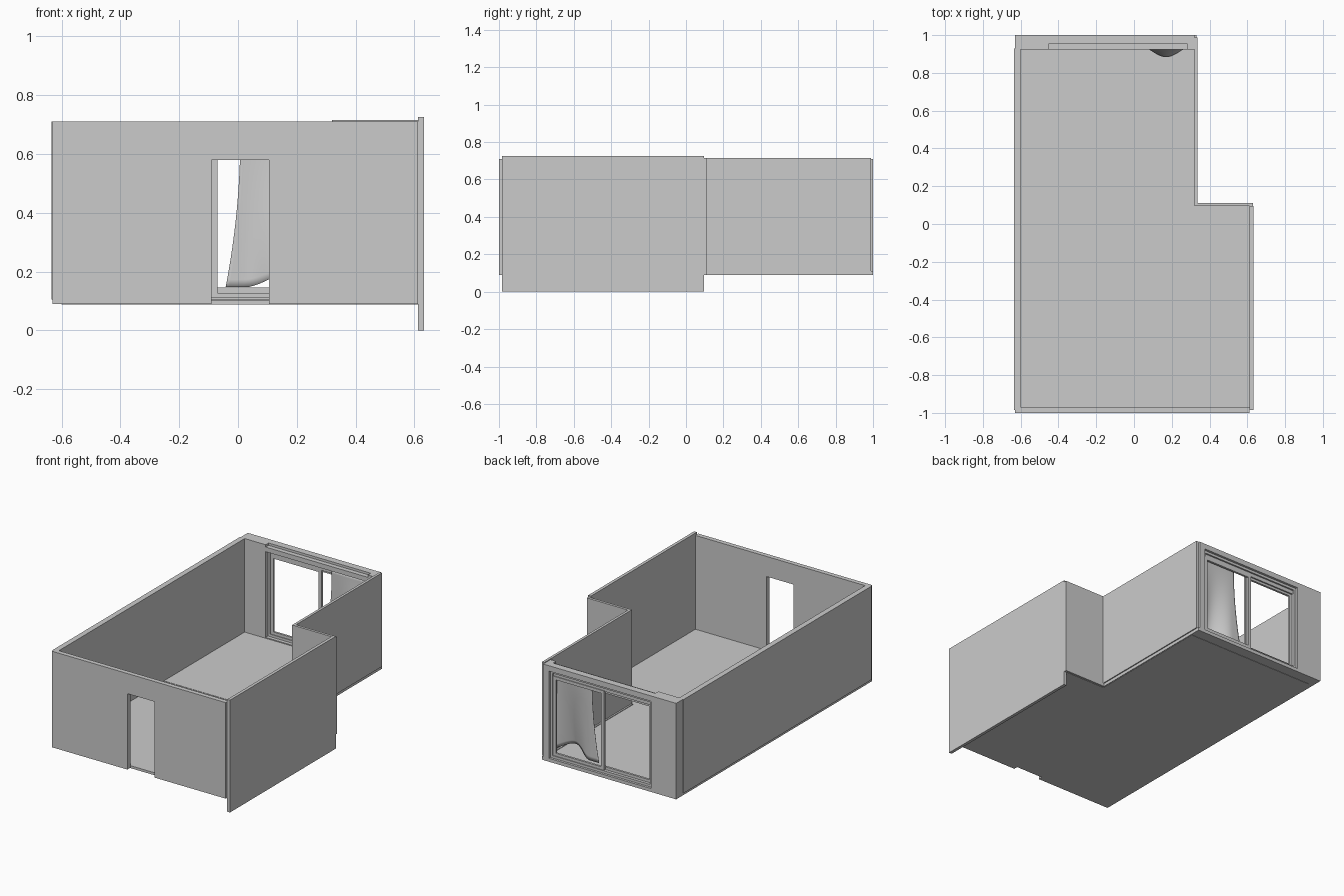
import bpy, bmesh, math

if "Cube" in bpy.data.objects:
    bpy.data.objects.remove(bpy.data.objects["Cube"])


def box(name, x0, x1, y0, y1, z0, z1):
    bm = bmesh.new()
    bmesh.ops.create_cube(bm, size=1)
    for v in bm.verts:
        v.co = ((x0 + x1) / 2 + v.co.x * (x1 - x0),
                (y0 + y1) / 2 + v.co.y * (y1 - y0),
                (z0 + z1) / 2 + v.co.z * (z1 - z0))
    return finish(name, bm)


def finish(name, bm):
    me = bpy.data.meshes.new(name)
    bm.to_mesh(me)
    bm.free()
    ob = bpy.data.objects.new(name, me)
    bpy.context.collection.objects.link(ob)
    return ob


def prism(name, outline, y0, y1):
    """Extrude an x/z outline along y."""
    bm = bmesh.new()
    face = bm.faces.new([bm.verts.new((x, y0, z)) for x, z in outline])
    ext = bmesh.ops.extrude_face_region(bm, geom=[face])
    for v in ext["geom"]:
        if isinstance(v, bmesh.types.BMVert):
            v.co.y = y1
    bmesh.ops.recalc_face_normals(bm, faces=bm.faces)
    return finish(name, bm)


def frame(name, x0, x1, y0, y1, z0, z1, w):
    """Four bars round a rectangular opening."""
    box(name + "_left", x0, x0 + w, y0, y1, z0, z1)
    box(name + "_right", x1 - w, x1, y0, y1, z0, z1)
    box(name + "_bottom", x0 + w, x1 - w, y0, y1, z0, z0 + w)
    box(name + "_top", x0 + w, x1 - w, y0, y1, z1 - w, z1)


# Floors
box("front_floor", -0.60, 0.612, -0.97, 0.10, 0.088, 0.104)
box("back_floor", -0.60, 0.325, 0.10, 0.93, 0.088, 0.106)

# Front wall with doorway
prism("front_wall", [(-0.63, 0.09), (-0.09, 0.09), (-0.09, 0.58), (0.105, 0.58),
                     (0.105, 0.09), (0.612, 0.09), (0.612, 0.71), (-0.63, 0.71)],
      -1.0, -0.97)

# Side walls and the step between wide and narrow parts
box("left_wall", -0.635, -0.60, -0.985, 0.93, 0.105, 0.71)
box("left_wall_base", -0.63, -0.60, -0.97, 0.93, 0.09, 0.105)
box("right_wall", 0.612, 0.632, -0.985, 0.095, 0.0, 0.725)
box("step_wall", 0.32, 0.63, 0.095, 0.112, 0.09, 0.715)
box("narrow_right_wall", 0.32, 0.337, 0.112, 0.988, 0.11, 0.715)
box("narrow_right_base", 0.31, 0.33, 0.10, 1.0, 0.09, 0.11)

# Back wall around the window
box("back_wall_pier", -0.63, -0.45, 0.925, 1.0, 0.09, 0.71)
box("back_wall_jamb", 0.28, 0.32, 0.925, 1.0, 0.09, 0.71)
box("window_sill", -0.45, 0.28, 0.925, 1.0, 0.09, 0.112)
box("window_header", -0.45, 0.28, 0.955, 1.0, 0.675, 0.71)
box("curtain_rail_box", -0.45, 0.28, 0.925, 0.955, 0.665, 0.695)

# Window frame and two sashes
frame("window_frame", -0.45, 0.28, 0.948, 0.985, 0.112, 0.675, 0.016)
box("window_top_rail", -0.434, 0.264, 0.952, 0.975, 0.635, 0.66)
frame("left_sash", -0.434, -0.07, 0.952, 0.966, 0.126, 0.64, 0.02)
frame("right_sash", -0.10, 0.264, 0.966, 0.98, 0.126, 0.64, 0.02)

# Curtain gathered to one side, billowing inward near the hem
bm = bmesh.new()
NX, NZ = 28, 20
rows = []
for j in range(NZ + 1):
    t = j / NZ
    row = []
    for i in range(NX + 1):
        u = i / NX
        z = 0.147 + t * 0.52
        left = 0.008 - 0.05 * (1 - t) ** 2
        x = left + u * (0.275 - left)
        d = min(1, abs(x - 0.17) / 0.15)
        bump = 0.5 + 0.5 * math.cos(math.pi * d)
        y = 0.945 - 0.062 * bump * (1 - t) ** 1.3
        row.append(bm.verts.new((x, y, z + 0.045 * bump * (1 - t) ** 2)))
    rows.append(row)
for a, b in zip(rows, rows[1:]):
    for i in range(NX):
        bm.faces.new((a[i], a[i + 1], b[i + 1], b[i]))
for f in bm.faces:
    f.smooth = True
curtain = finish("curtain", bm)
curtain.modifiers.new("thickness", "SOLIDIFY").thickness = 0.002
